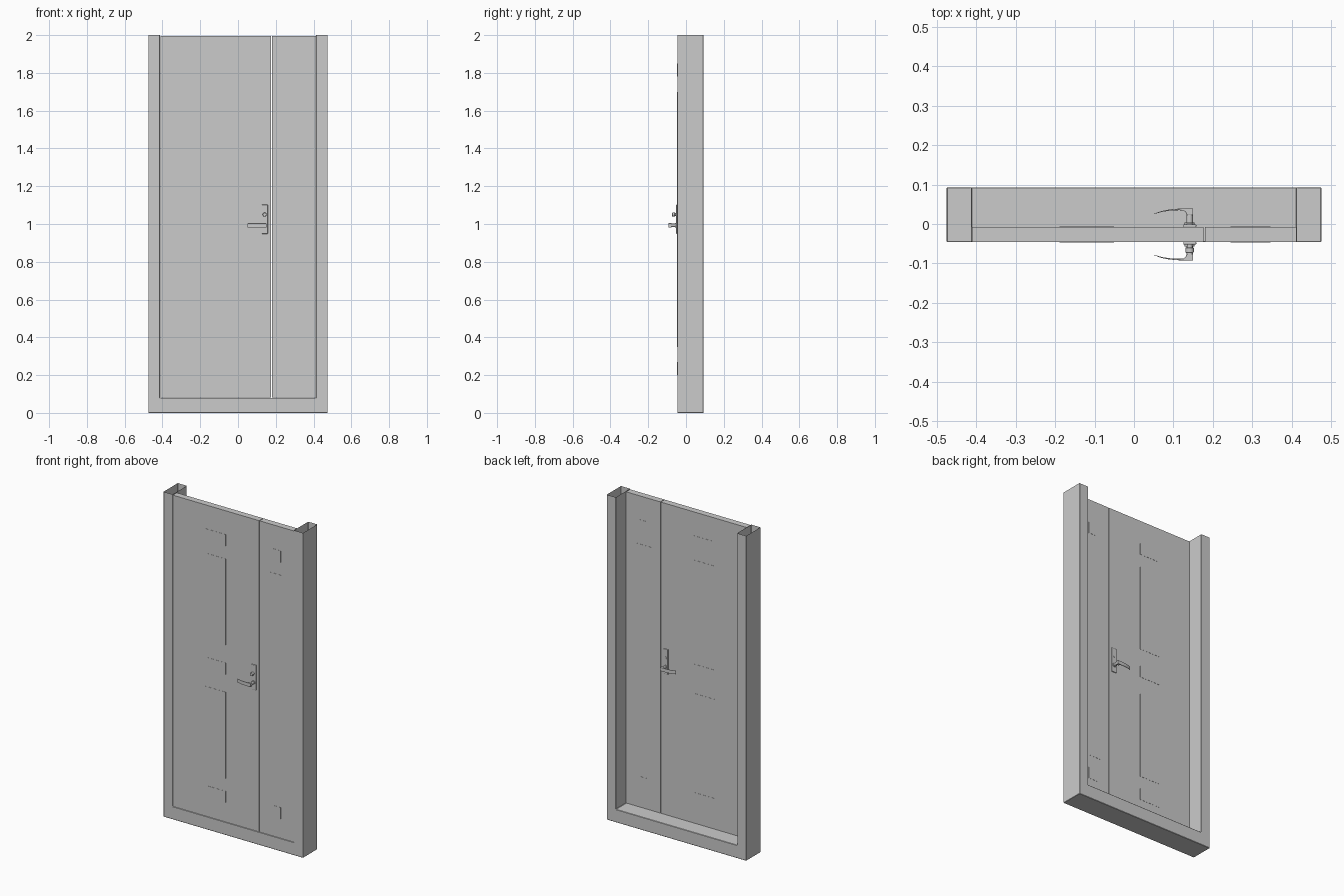
import bpy, bmesh, math
from mathutils import Vector

if "Cube" in bpy.data.objects:
    bpy.data.objects.remove(bpy.data.objects["Cube"])

YF, YB = -0.046, 0.093      # frame front / back
LF, LB = -0.046, -0.007     # leaf front / back


def make(name, verts, faces, bevel=0.0, segs=1, smooth=False):
    me = bpy.data.meshes.new(name)
    me.from_pydata(verts, [], faces)
    bm = bmesh.new()
    bm.from_mesh(me)
    bmesh.ops.recalc_face_normals(bm, faces=bm.faces)
    bm.to_mesh(me)
    bm.free()
    ob = bpy.data.objects.new(name, me)
    bpy.context.collection.objects.link(ob)
    if bevel:
        m = ob.modifiers.new("bevel", 'BEVEL')
        m.width, m.segments, m.limit_method = bevel, segs, 'ANGLE'
    if smooth:
        bpy.context.view_layer.objects.active = ob
        ob.select_set(True)
        bpy.ops.object.shade_smooth_by_angle(angle=math.radians(40))
        ob.select_set(False)
    return ob


def prism(name, loop, a, b, axis, **kw):
    """Extrude a closed 2D loop from a to b along y or z."""
    n = len(loop)
    put = (lambda p, d: (p[0], d, p[1])) if axis == 'y' else (lambda p, d: (p[0], p[1], d))
    verts = [put(p, d) for d in (a, b) for p in loop]
    faces = [list(range(n)), list(range(2 * n - 1, n - 1, -1))]
    faces += [[i, (i + 1) % n, n + (i + 1) % n, n + i] for i in range(n)]
    return make(name, verts, faces, **kw)


def box(name, x0, x1, y0, y1, z0, z1, **kw):
    return prism(name, [(x0, z0), (x1, z0), (x1, z1), (x0, z1)], y0, y1, 'y', **kw)


def disc(name, x, z, r, y0, y1, n=24, **kw):
    loop = [(x + r * math.cos(2 * math.pi * i / n), z + r * math.sin(2 * math.pi * i / n)) for i in range(n)]
    return prism(name, loop, y0, y1, 'y', smooth=True, **kw)


# U-shaped hollow frame, mitred at the sill and open at the top
outer = [(-0.475, 2), (-0.475, 0), (0.475, 0), (0.475, 2)]
inner = [(-0.413, 2), (-0.413, 0.08), (0.413, 0.08), (0.413, 2)]
verts, faces = [], []
for o, i in zip(outer, inner):
    verts += [(o[0], YF, o[1]), (o[0], YB, o[1]), (i[0], YB, i[1]), (i[0], YF, i[1])]
for s in range(3):
    for k in range(4):
        a, b = 4 * s + k, 4 * s + (k + 1) % 4
        faces.append([a, b, b + 4, a + 4])
make("door_frame", verts, faces, bevel=0.002)

# Two door leaves
box("main_leaf", -0.411, 0.176, LF, LB, 0.081, 1.996)
box("side_leaf", 0.180, 0.412, LF, LB, 0.081, 1.996)

# Shallow decorative panels on both faces of each leaf
panels = [("main_small_panel", -0.12, 0.069, [(0.20, 0.27), (0.99, 1.06), (1.78, 1.85)]),
          ("main_long_panel", -0.12, 0.069, [(0.35, 0.88), (1.17, 1.70)]),
          ("side_small_panel", 0.295, 0.029, [(0.20, 0.27), (1.78, 1.85)]),
          ("side_long_panel", 0.295, 0.051, [(0.35, 1.70)])]
for name, cx, hw, spans in panels:
    for z0, z1 in spans:
        box(name, cx - hw, cx + hw, LF - 0.001, LB + 0.001, z0, z1)

# Handle sets on both faces
HX, HZ, KZ = 0.141, 0.993, 1.05
for side, face, s in (("front", LF, -1), ("back", LB, 1)):
    def y(d):
        return face + s * d
    box(side + "_handle_plate", 0.125, 0.158, y(-0.001), y(0.006), 0.948, 1.102, bevel=0.002, segs=2)
    disc(side + "_handle_collar", HX, HZ, 0.0125, y(0.005), y(0.011))
    disc(side + "_handle_shaft", HX, HZ, 0.0085, y(0.005), y(0.040))
    # Lever: curved, tapering profile in plan, extruded in height
    lever = [(0.150, 0.030), (0.150, 0.0465), (0.115, 0.0460), (0.090, 0.0440), (0.070, 0.0400),
             (0.050, 0.0330), (0.052, 0.0325), (0.072, 0.0380), (0.092, 0.0410), (0.115, 0.0420),
             (0.126, 0.0410), (0.131, 0.0370), (0.133, 0.030)]
    prism(side + "_lever", [(px, y(d)) for px, d in lever], HZ - 0.011, HZ + 0.011, 'z',
          bevel=0.001, segs=2, smooth=True)

# Thumb turn outside, flat lock cylinder inside
disc("knob_neck", HX, KZ, 0.007, LF - 0.005, LF - 0.014)
disc("lock_knob", HX, KZ, 0.0105, LF - 0.013, LF - 0.027, bevel=0.002, segs=2)
disc("lock_cylinder", HX, KZ, 0.008, LB + 0.005, LB + 0.008)
